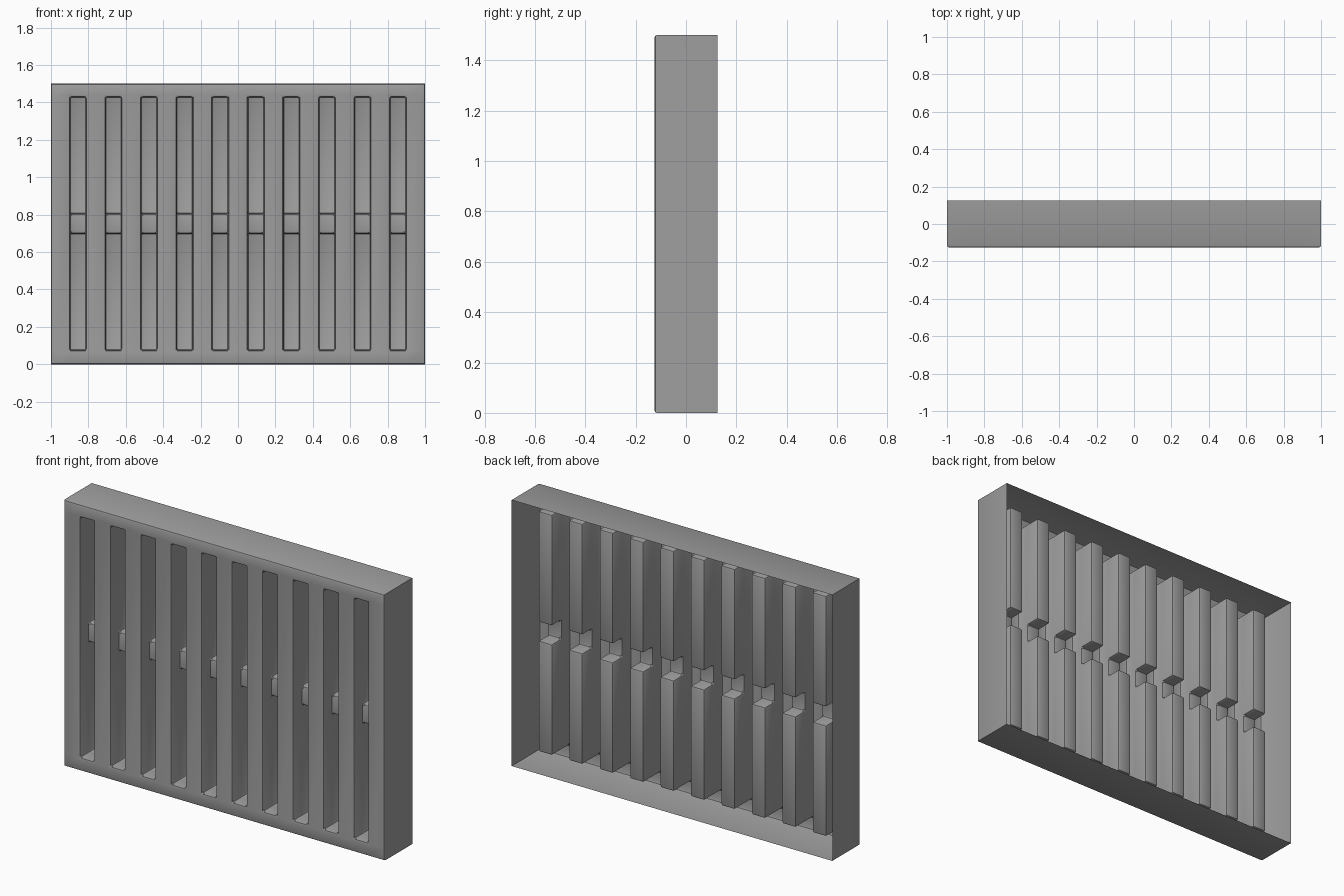
import bpy
import bmesh
import math

if "Cube" in bpy.data.objects:
    bpy.data.objects.remove(bpy.data.objects["Cube"], do_unlink=True)

FRONT, BACK = -0.125, 0.125
SADDLE, FLOOR = -0.05, 0.035      # depths of the raised bump and of the channel floor
PITCH, HALF_W, COUNT = 0.19, 0.043, 10

centres = [(i - (COUNT - 1) / 2) * PITCH for i in range(COUNT)]
xs = [-1.0] + [c + s * HALF_W for c in centres for s in (-1, 1)] + [1.0]
zs = [0.0, 0.075, 0.70, 0.805, 1.43, 1.5]

bm = bmesh.new()


def push(faces, depth):
    """Extrude a face region back to the given y and return its new faces."""
    new = bmesh.ops.extrude_face_region(bm, geom=faces)["geom"]
    old = [f for f in faces if f.is_valid]
    if old:
        bmesh.ops.delete(bm, geom=old, context="FACES_ONLY")
        loose = [e for e in bm.edges if not e.link_faces]
        bmesh.ops.delete(bm, geom=loose, context="EDGES")
    for g in new:
        if g.is_valid and isinstance(g, bmesh.types.BMVert):
            g.co.y = depth
    caps = [g for g in new if g.is_valid and isinstance(g, bmesh.types.BMFace)]
    return sorted(caps, key=lambda f: f.calc_center_median().z)


# Front panel divided along the channel outlines
grid = [[bm.verts.new((x, FRONT, z)) for z in zs] for x in xs]
cells = {}
for i in range(len(xs) - 1):
    for j in range(len(zs) - 1):
        a, b = grid[i], grid[i + 1]
        cells[i, j] = bm.faces.new((a[j], b[j], b[j + 1], a[j + 1]))

# Surrounding walls, open at the back
rim = [e for e in bm.edges if e.is_boundary]
for g in bmesh.ops.extrude_edge_only(bm, edges=rim)["geom"]:
    if isinstance(g, bmesh.types.BMVert):
        g.co.y = BACK

# Channels, each broken by a shallow bump near mid height
for k in range(COUNT):
    lower, bump, upper = push([cells[2 * k + 1, j] for j in (1, 2, 3)], SADDLE)
    push([lower], FLOOR)
    push([upper], FLOOR)

# Soft formed edges
bm.normal_update()
sharp = [e for e in bm.edges
         if len(e.link_faces) == 2
         and e.calc_face_angle(0) > 0.5
         and max(v.co.y for v in e.verts) < BACK - 0.01]
bmesh.ops.bevel(bm, geom=sharp, offset=0.01, offset_type="OFFSET",
                segments=2, profile=0.5, affect="EDGES", clamp_overlap=True)
bmesh.ops.recalc_face_normals(bm, faces=bm.faces[:])

mesh = bpy.data.meshes.new("channel_panel")
bm.to_mesh(mesh)
bm.free()
panel = bpy.data.objects.new("channel_panel", mesh)
bpy.context.scene.collection.objects.link(panel)

# Plain grey material
grey = bpy.data.materials.new("mid_grey")
grey.use_nodes = True
colour = (0.34, 0.34, 0.34, 1.0)
grey.diffuse_color = colour
for node in grey.node_tree.nodes:
    if node.type == "BSDF_PRINCIPLED":
        node.inputs["Base Color"].default_value = colour
mesh.materials.append(grey)

bpy.ops.object.select_all(action="DESELECT")
panel.select_set(True)
bpy.context.view_layer.objects.active = panel
bpy.ops.object.shade_smooth_by_angle(angle=math.radians(30))
